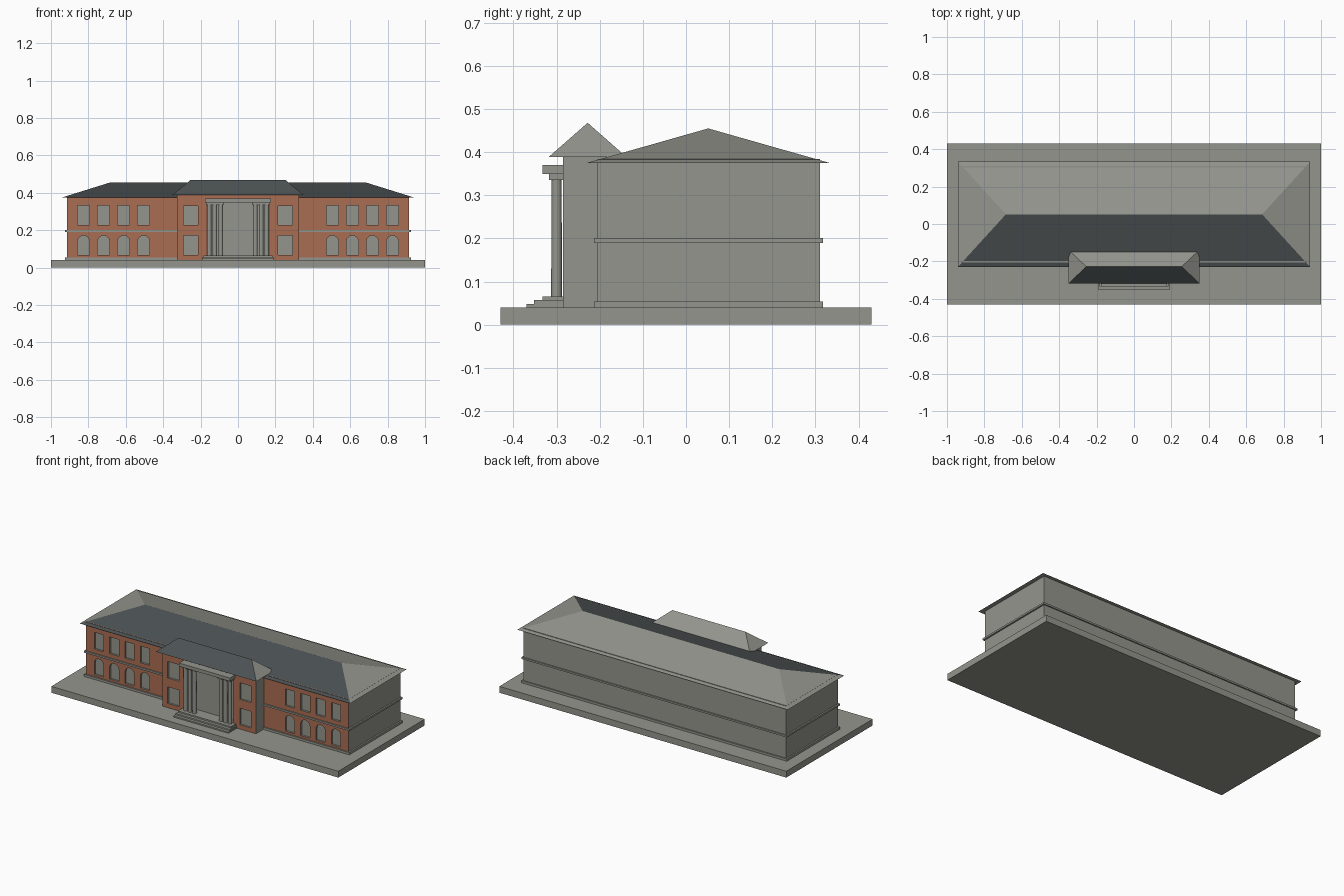
import bpy, bmesh, math
from mathutils import Vector

if "Cube" in bpy.data.objects:
    bpy.data.objects.remove(bpy.data.objects["Cube"])


def material(name, rgb):
    m = bpy.data.materials.new(name)
    m.diffuse_color = (*rgb, 1)
    m.use_nodes = True
    m.node_tree.nodes["Principled BSDF"].inputs["Base Color"].default_value = m.diffuse_color
    return m


STONE = material("grey stone", (0.30, 0.30, 0.27))
BRICK = material("red brick", (0.40, 0.153, 0.085))
SLATE = material("dark slate", (0.072, 0.085, 0.088))


def finish(name, mesh, front=None):
    """Add the object; front-facing faces may take a second material."""
    ob = bpy.data.objects.new(name, mesh)
    bpy.context.collection.objects.link(ob)
    mesh.materials.clear()
    mesh.materials.append(STONE)
    if front:
        mesh.materials.append(front)
    for p in mesh.polygons:
        p.material_index = 1 if front and p.normal.y < -0.1 and p.normal.z > -0.1 else 0
    return ob


def box(name, x0, x1, y0, y1, z0, z1):
    bm = bmesh.new()
    bmesh.ops.create_cube(bm, size=1)
    for v in bm.verts:
        v.co = Vector(((x0 + x1) / 2 + v.co.x * (x1 - x0),
                       (y0 + y1) / 2 + v.co.y * (y1 - y0),
                       (z0 + z1) / 2 + v.co.z * (z1 - z0)))
    mesh = bpy.data.meshes.new(name)
    bm.to_mesh(mesh)
    bm.free()
    return finish(name, mesh)


def hip_roof(name, hx, y0, y1, z0, ridge_x, ridge_z):
    ym = (y0 + y1) / 2
    pts = [(-hx, y0, z0), (hx, y0, z0), (hx, y1, z0), (-hx, y1, z0),
           (-ridge_x, ym, ridge_z), (ridge_x, ym, ridge_z)]
    faces = [(3, 2, 1, 0), (0, 1, 5, 4), (1, 2, 5), (2, 3, 4, 5), (3, 0, 4)]
    mesh = bpy.data.meshes.new(name)
    mesh.from_pydata(pts, [], faces)
    mesh.update()
    return finish(name, mesh, SLATE)


def rect(x0, x1, z0, z1):
    return [(x0, z0), (x1, z0), (x1, z1), (x0, z1)]


def arch(x0, x1, z0, z1, n=10):
    r, c = (x1 - x0) / 2, (x0 + x1) / 2
    return [(x0, z0), (x1, z0)] + [
        (c + r * math.cos(math.pi * i / n), z1 - r + r * math.sin(math.pi * i / n))
        for i in range(n + 1)]


def facade(name, outline, holes, y_front, depth):
    """Brick wall plate with openings, extruded from a filled outline."""
    cu = bpy.data.curves.new(name, 'CURVE')
    cu.dimensions = '2D'
    cu.fill_mode = 'BOTH'
    cu.extrude = depth / 2
    for loop in [outline] + holes:
        sp = cu.splines.new('POLY')
        sp.points.add(len(loop) - 1)
        for p, (x, z) in zip(sp.points, loop):
            p.co = (x, z, 0, 1)
        sp.use_cyclic_u = True
    tmp = bpy.data.objects.new(name + " outline", cu)
    bpy.context.collection.objects.link(tmp)
    dg = bpy.context.evaluated_depsgraph_get()
    mesh = bpy.data.meshes.new_from_object(tmp.evaluated_get(dg))
    bpy.data.objects.remove(tmp)
    bm = bmesh.new()
    bm.from_mesh(mesh)
    for v in bm.verts:
        v.co = Vector((v.co.x, y_front + depth / 2 - v.co.z, v.co.y))
    bmesh.ops.remove_doubles(bm, verts=bm.verts, dist=1e-5)
    bmesh.ops.recalc_face_normals(bm, faces=bm.faces)
    bm.to_mesh(mesh)
    bm.free()
    mesh.update()
    for p in mesh.polygons:
        p.use_smooth = False
    return finish(name, mesh, BRICK)


def column(name, x, y, z0, z1, r):
    bm = bmesh.new()
    bmesh.ops.create_cone(bm, cap_ends=True, segments=20, radius1=r,
                          radius2=r * 0.94, depth=z1 - z0)
    bmesh.ops.translate(bm, verts=bm.verts, vec=(x, y, (z0 + z1) / 2))
    for f in bm.faces:
        f.smooth = len(f.verts) == 4
    for e in bm.edges:
        e.smooth = all(len(f.verts) == 4 for f in e.link_faces)
    mesh = bpy.data.meshes.new(name)
    bm.to_mesh(mesh)
    bm.free()
    return finish(name, mesh)


# Ground slab
box("base_slab", -1, 1, -0.43, 0.43, 0, 0.04)

# Main block, brick wings and stone bands
T = 0.012
box("main_block", -0.915, 0.915, -0.205 + T, 0.31, 0.04, 0.384)
box("plinth_band", -0.925, 0.925, -0.213, 0.318, 0.04, 0.054)
box("floor_band", -0.925, 0.925, -0.213, 0.318, 0.19, 0.201)
window_x = [0.505 + 0.107 * i for i in range(4)]
for side, label in ((-1, "left"), (1, "right")):
    holes = []
    for wx in window_x:
        x0, x1 = side * wx - 0.032, side * wx + 0.032
        holes += [rect(x0, x1, 0.227, 0.332), arch(x0, x1, 0.067, 0.172)]
    a, b = sorted((side * 0.31, side * 0.915))
    facade(label + "_wing_wall", rect(a, b, 0.04, 0.384), holes, -0.205, T)
hip_roof("main_roof", 0.942, -0.23, 0.333, 0.375, 0.685, 0.455)

# Entrance pavilion with a shallow central recess
box("pavilion_core", -0.325, 0.325, -0.255, -0.15, 0.04, 0.39)
for side, label in ((-1, "left"), (1, "right")):
    a, b = sorted((side * 0.166, side * 0.325))
    box(label + "_pavilion_pier", a, b, -0.285 + T, -0.25, 0.04, 0.39)
box("pavilion_lintel", -0.166, 0.166, -0.285 + T, -0.25, 0.36, 0.39)
holes = [rect(-0.166, 0.166, 0.05, 0.36)]
for cx in (-0.252, 0.252):
    holes += [rect(cx - 0.039, cx + 0.039, z, z + 0.104) for z in (0.067, 0.227)]
facade("pavilion_wall", rect(-0.325, 0.325, 0.04, 0.39), holes, -0.285, T)
hip_roof("pavilion_roof", 0.35, -0.318, -0.138, 0.389, 0.255, 0.468)

# Entrance steps
for i, (y, z, hx) in enumerate([(-0.37, 0.048, 0.192), (-0.352, 0.057, 0.19),
                                (-0.333, 0.066, 0.185)]):
    box("step_%d" % (i + 1), -hx, hx, y, -0.255, 0.04, z)

# Portico columns and entablature
for side in (-1, 1):
    for i, x in enumerate((0.092, 0.124, 0.154)):
        column("column", side * x, -0.3, 0.062, 0.338, 0.0125)
    a, b = sorted((side * 0.076, side * 0.17))
    box("column_capital", a, b, -0.317, -0.26, 0.336, 0.35)
box("entablature", -0.177, 0.177, -0.333, -0.26, 0.349, 0.37)
